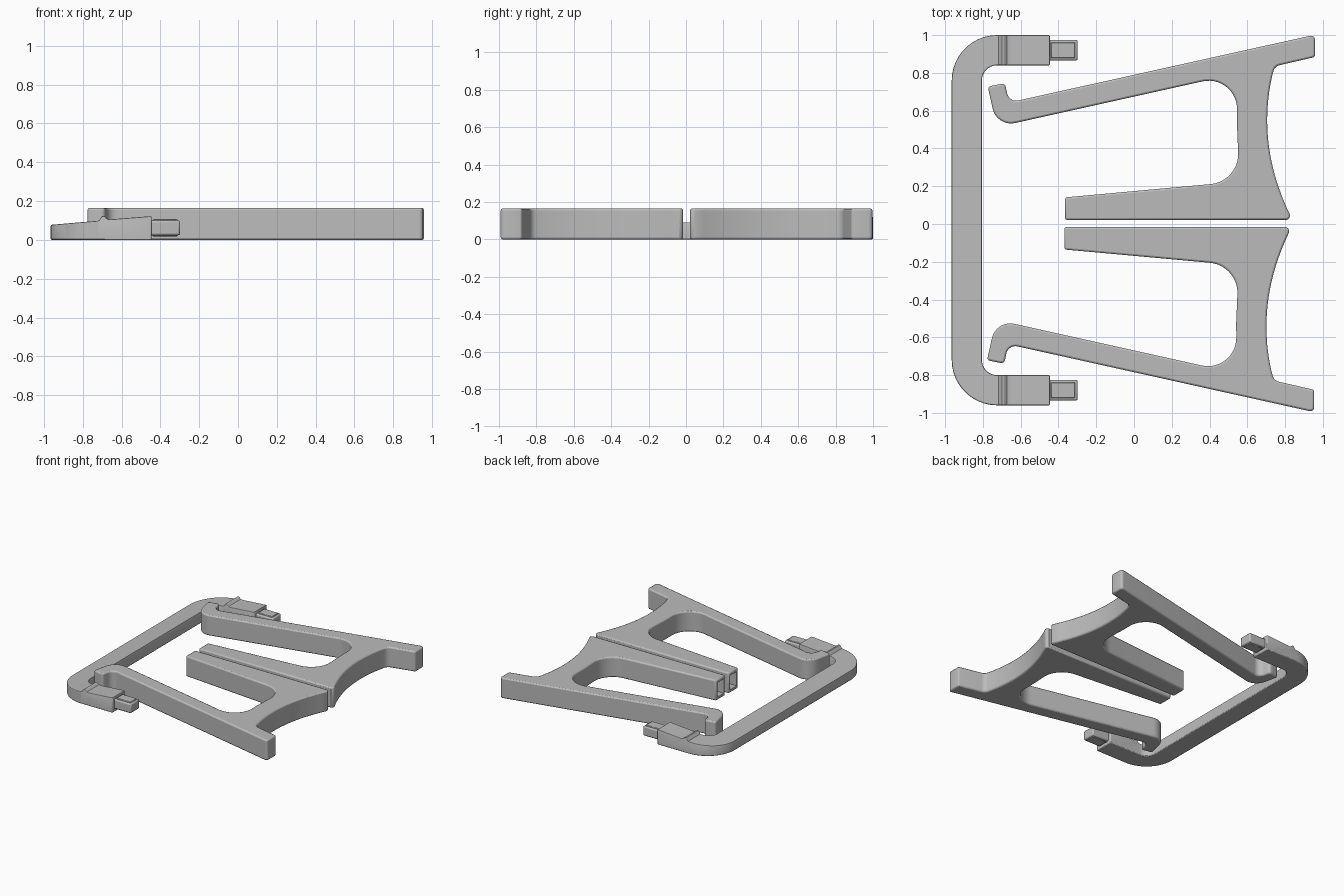
import bpy, bmesh, math
from mathutils import Vector

if "Cube" in bpy.data.objects:
    bpy.data.objects.remove(bpy.data.objects["Cube"])

grey = bpy.data.materials.new("plain grey")
grey.diffuse_color = (0.5, 0.5, 0.5, 1)
grey.use_nodes = True
grey.node_tree.nodes["Principled BSDF"].inputs["Base Color"].default_value = grey.diffuse_color


def fillet(points):
    """Round the corners of an (x, y, radius) outline."""
    out = []
    n = len(points)
    for i, (x, y, r) in enumerate(points):
        p = Vector((x, y))
        if r == 0:
            out.append(p)
            continue
        a = (Vector(points[i - 1][:2]) - p).normalized()
        b = (Vector(points[(i + 1) % n][:2]) - p).normalized()
        half = a.angle(b) / 2
        centre = p + (a + b).normalized() * (r / math.sin(half))
        start = p + a * (r / math.tan(half)) - centre
        end = p + b * (r / math.tan(half)) - centre
        sweep = math.pi - 2 * half
        steps = max(3, round(sweep / 0.14)) if r > 0.03 else 4
        for k in range(steps + 1):
            t = k / steps
            s = (start * math.sin((1 - t) * sweep) + end * math.sin(t * sweep)) / math.sin(sweep)
            out.append(centre + s)
    return out


def make_object(name, bm):
    bmesh.ops.recalc_face_normals(bm, faces=bm.faces)
    mesh = bpy.data.meshes.new(name)
    bm.to_mesh(mesh)
    bm.free()
    mesh.materials.append(grey)
    obj = bpy.data.objects.new(name, mesh)
    bpy.context.collection.objects.link(obj)
    return obj


def prism(name, base, shift):
    """Extrude a closed 3D outline along a vector."""
    bm = bmesh.new()
    face = bm.faces.new([bm.verts.new(p) for p in base])
    res = bmesh.ops.extrude_face_region(bm, geom=[face], use_keep_orig=True)
    moved = [v for v in res["geom"] if isinstance(v, bmesh.types.BMVert)]
    bmesh.ops.translate(bm, verts=moved, vec=shift)
    return make_object(name, bm)


def box(name, x0, x1, y0, y1, z0, z1):
    return prism(name, [(x0, y0, z0), (x1, y0, z0), (x1, y1, z0), (x0, y1, z0)], (0, 0, z1 - z0))


def bevel(obj, width, segments=2):
    m = obj.modifiers.new("bevel", 'BEVEL')
    m.width, m.segments = width, segments
    m.limit_method, m.angle_limit = 'ANGLE', math.radians(50)
    m.use_clamp_overlap = False


def boolean(obj, cutter, operation):
    m = obj.modifiers.new("boolean", 'BOOLEAN')
    m.object, m.operation, m.solver = cutter, operation, 'EXACT'
    cutter.hide_render = True
    cutter.hide_set(True)


def smooth(obj):
    bpy.ops.object.select_all(action='DESELECT')
    obj.select_set(True)
    bpy.context.view_layer.objects.active = obj
    bpy.ops.object.shade_smooth_by_angle(angle=math.radians(32))


# Arm outline: inner bar, curved back, foot, hooked outer bar
back = []
for k in range(17):
    y = 0.05 + 0.73 * k / 16
    back.append((0.705 + (y - 0.55) ** 2 / 2.08, y, 0))
outline = [(-0.365, 0.022, 0), (0.81, 0.022, 0), (0.826, 0.034, 0)] + back + [
    (0.745, 0.835, 0.045), (0.958, 0.884, 0.015), (0.958, 1.002, 0.02),
    (-0.662, 0.643, 0.05), (-0.683, 0.746, 0.02), (-0.774, 0.727, 0.015),
    (-0.727, 0.513, 0.1), (0.547, 0.796, 0.15), (0.545, 0.53, 0),
    (0.558, 0.225, 0.16), (-0.365, 0.141, 0)]
arm_xy = fillet(outline)

for side, name in ((1, "left"), (-1, "right")):
    dx, dy = (0, 0) if side == 1 else (-0.004, 0.006)
    arm = prism(name + "_arm", [(p.x + dx, side * p.y + dy, 0) for p in arm_xy], (0, 0, 0.165))
    bevel(arm, 0.01)
    # Open socket in the end of the inner bar
    ya, yb = sorted((side * 0.041 + dy, side * 0.122 + dy))
    hole = box(name + "_socket_cutter", -0.5, -0.2, ya, yb, 0.025, 0.14)
    boolean(arm, hole, 'DIFFERENCE')
    smooth(arm)

# Bent frame: U outline trimmed by a wedge-shaped side profile with a small ridge
MID = 0.02
frame_xy = fillet([
    (-0.445, 0.98, 0), (-0.965, 0.98, 0.24), (-0.965, -0.98, 0.24), (-0.445, -0.98, 0),
    (-0.445, -0.82, 0), (-0.805, -0.82, 0.08), (-0.805, 0.82, 0.08), (-0.445, 0.82, 0)])
frame = prism("bent_frame", [(p.x, p.y + MID, 0) for p in frame_xy], (0, 0, 0.2))
profile = [(-1.1, -0.1), (-0.3, -0.1), (-0.3, 0.134), (-0.655, 0.106), (-0.672, 0.108),
           (-0.69, 0.124), (-0.7, 0.122), (-0.718, 0.099), (-1.1, 0.066)]
wedge = prism("frame_wedge_cutter", [(x, -1.2, z) for x, z in profile], (0, 2.4, 0))
boolean(frame, wedge, 'INTERSECT')
bevel(frame, 0.006)
smooth(frame)

# Plugs on the frame ends, each with a low snap rib on top and bottom
for side, name in ((1, "left"), (-1, "right")):
    y = MID + side * 0.9
    plug = box(name + "_plug", -0.46, -0.298, y - 0.055, y + 0.055, 0.024, 0.1)
    bevel(plug, 0.01)
    smooth(plug)
    rib = box(name + "_plug_rib", -0.44, -0.312, y - 0.042, y + 0.042, 0.018, 0.107)
    bevel(rib, 0.004, 1)
    smooth(rib)
